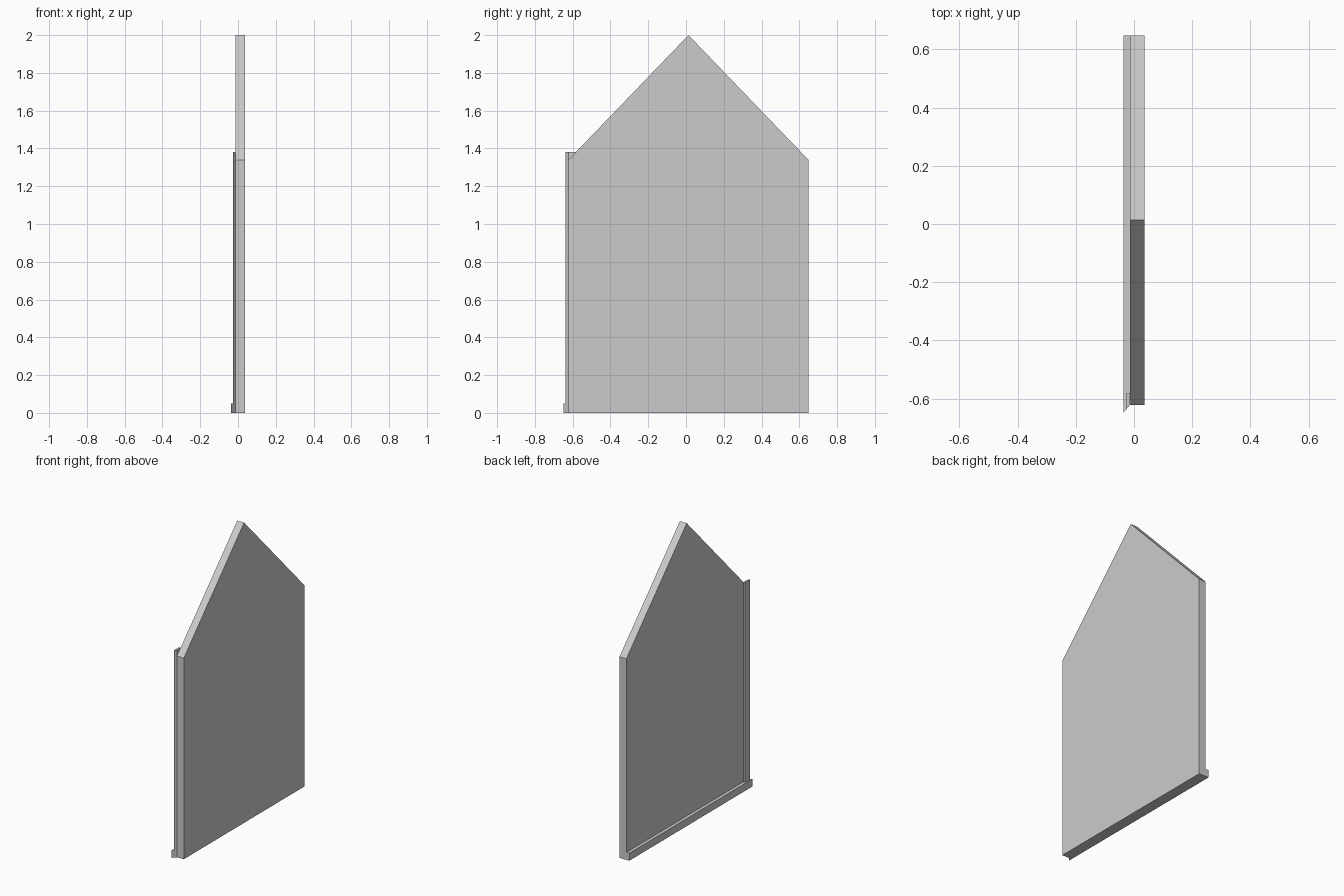
import bpy, bmesh
from mathutils import Vector

if "Cube" in bpy.data.objects:
    bpy.data.objects.remove(bpy.data.objects["Cube"])

FRONT, BACK = -0.622, 0.648      # wall ends along y
OUT, INN = 0.036, -0.0145        # wall faces along x
EAVE, TOP = 1.34, 2.0


def extrude(name, profile, direction):
    """Extrude a closed planar profile along a direction into a solid."""
    bm = bmesh.new()
    face = bm.faces.new([bm.verts.new(p) for p in profile])
    result = bmesh.ops.extrude_face_region(bm, geom=[face])
    verts = [g for g in result["geom"] if isinstance(g, bmesh.types.BMVert)]
    bmesh.ops.translate(bm, verts=verts, vec=Vector(direction))
    bmesh.ops.recalc_face_normals(bm, faces=bm.faces)
    mesh = bpy.data.meshes.new(name)
    bm.to_mesh(mesh)
    bm.free()
    obj = bpy.data.objects.new(name, mesh)
    bpy.context.collection.objects.link(obj)
    return obj


def mitred_strip(name, depth, end_y, z0, z1):
    """Trim on the wall's -x face with a mitred front end."""
    plan = [(INN, FRONT), (INN - depth, FRONT - depth * 1.2),
            (INN - depth, end_y), (INN, end_y)]
    return extrude(name, [(x, y, z0) for x, y in plan], (0, 0, z1 - z0))


# Gabled wall panel
gable = [(FRONT, 0), (BACK, 0), (BACK, EAVE),
         ((FRONT + BACK) / 2, TOP), (FRONT, EAVE)]
extrude("gable_wall", [(INN, y, z) for y, z in gable], (OUT - INN, 0, 0))

# Base board along the foot and upright corner board
mitred_strip("base_board", 0.0215, BACK, 0, 0.05)
mitred_strip("corner_board", 0.0125, -0.582, 0.05, 1.38)
